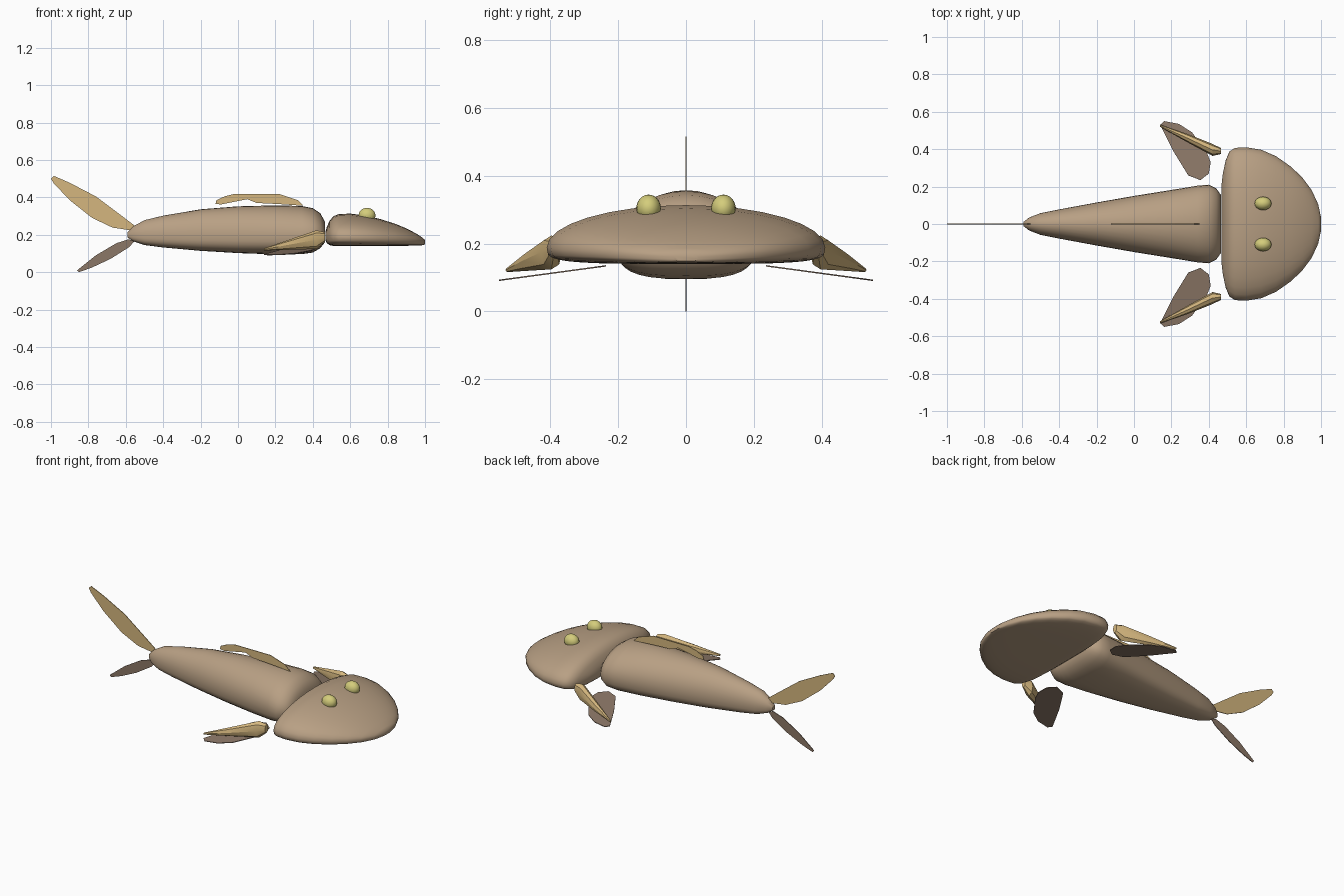
import bpy, bmesh, math
from mathutils import Vector

if "Cube" in bpy.data.objects:
    bpy.data.objects.remove(bpy.data.objects["Cube"])


def material(name, rgb):
    m = bpy.data.materials.new(name)
    m.use_nodes = True
    m.diffuse_color = (*rgb, 1)
    m.node_tree.nodes["Principled BSDF"].inputs["Base Color"].default_value = (*rgb, 1)
    return m


SKIN = material("brown skin", (0.48, 0.35, 0.23))
TAN = material("golden tan", (0.66, 0.47, 0.21))
FIN = material("grey brown fin", (0.26, 0.185, 0.135))
EYE = material("yellow eye", (0.66, 0.61, 0.2))


def finish(name, bm, mat, smooth=None):
    bmesh.ops.recalc_face_normals(bm, faces=bm.faces)
    mesh = bpy.data.meshes.new(name)
    bm.to_mesh(mesh)
    bm.free()
    mesh.materials.append(mat)
    ob = bpy.data.objects.new(name, mesh)
    bpy.context.collection.objects.link(ob)
    if smooth:
        bpy.ops.object.select_all(action='DESELECT')
        bpy.context.view_layer.objects.active = ob
        ob.select_set(True)
        bpy.ops.object.shade_smooth_by_angle(angle=math.radians(smooth))
    return ob


def skin(name, rings, mat, smooth):
    """Join rings of points into a capped tube."""
    bm = bmesh.new()
    loops = [[bm.verts.new(p) for p in ring] for ring in rings]
    n = len(loops[0])
    for a, b in zip(loops, loops[1:]):
        for i in range(n):
            j = (i + 1) % n
            bm.faces.new((a[i], a[j], b[j], b[i]))
    bm.faces.new(loops[0])
    bm.faces.new(loops[-1])
    return finish(name, bm, mat, smooth)


def section(x, w, top, rim, bottom, power, n=32, y=0):
    """Cross-section: round above the rim, squarer below it."""
    pts = []
    for i in range(n):
        a = math.tau * i / n
        c, s = math.cos(a), math.sin(a)
        p = 2 if s >= 0 else power
        h = top - rim if s >= 0 else rim - bottom
        pts.append((x, y + math.copysign(abs(c) ** (2 / p), c) * w,
                    rim + math.copysign(abs(s) ** (2 / p), s) * h))
    return pts


def plate(name, outline, mat, place, normal, thick=0.004):
    """Thin fin from a flat outline placed in space."""
    bm = bmesh.new()
    off = Vector(normal).normalized() * thick / 2
    base = [Vector(place(u, v)) for u, v in outline]
    face = bm.faces.new([bm.verts.new(p - off) for p in base])
    ext = bmesh.ops.extrude_face_region(bm, geom=[face])["geom"]
    bmesh.ops.translate(bm, vec=off * 2,
                        verts=[g for g in ext if isinstance(g, bmesh.types.BMVert)])
    return finish(name, bm, mat)


# Body: x, half width, top, rim, bottom
body = [(-.59, .012, .215, .20, .185), (-.56, .035, .245, .20, .165),
        (-.5, .058, .278, .20, .145), (-.4, .078, .302, .20, .132),
        (-.2, .115, .336, .20, .114), (0, .15, .352, .20, .102),
        (.2, .182, .357, .20, .095), (.34, .205, .354, .20, .096),
        (.40, .21, .342, .20, .105), (.44, .19, .315, .20, .128),
        (.465, .155, .27, .20, .16)]
skin("body", [section(*s, 3) for s in body], SKIN, 50)

# Broad head shield
head = [(.467, .20, .215, .195, .172), (.475, .27, .243, .19, .155),
        (.49, .34, .275, .19, .144), (.51, .388, .299, .19, .14),
        (.54, .407, .311, .19, .14), (.6, .41, .313, .188, .14),
        (.68, .397, .303, .186, .14), (.76, .362, .284, .183, .14),
        (.84, .306, .259, .179, .14), (.90, .248, .234, .175, .141),
        (.95, .181, .208, .17, .142), (.985, .105, .186, .165, .144),
        (1.0, .035, .172, .16, .148)]
skin("head_shield", [section(*s, 4) for s in head], SKIN, 50)

# Fins on the centre line
upright = lambda u, v: (u, 0, v)
side = (0, 1, 0)
plate("upper_tail_fin", [(-1, .5), (-.985, .515), (-.9, .478), (-.76, .405),
      (-.62, .30), (-.545, .243), (-.56, .222), (-.67, .238), (-.78, .29),
      (-.9, .385), (-.985, .475)], TAN, upright, side)
plate("lower_tail_fin", [(-.555, .165), (-.585, .176), (-.65, .155), (-.76, .09),
      (-.86, .01), (-.85, 0), (-.78, .025), (-.68, .072), (-.58, .135)],
      FIN, upright, side)
plate("dorsal_fin", [(-.12, .365), (-.115, .385), (-.07, .406), (-.02, .418),
      (.22, .418), (.32, .385), (.35, .355), (.22, .364), (.1, .37),
      (.05, .39), (-.09, .362)], TAN, upright, side)

# Paired fins, spines and eyes
fin = [(.14, .53), (.16, .55), (.24, .535), (.31, .49), (.39, .38),
       (.41, .33), (.40, .27), (.355, .235), (.29, .26), (.21, .39)]
spine = [(.14, .525, .122, .006, .006), (.28, .462, .148, .022, .028),
         (.42, .396, .174, .032, .05), (.465, .39, .188, .016, .026)]
for label, s in (("left", 1), ("right", -1)):
    # the model swims towards +x, so its own left is +y
    plate(label + "_pectoral_fin", fin, FIN,
          lambda u, v: (u, s * v, .135 - (v - .23) * .135), (0, s * .135, 1))
    skin(label + "_pectoral_spine",
         [section(x, w, z + h, z, z - h, 2, 8, s * y) for x, y, z, w, h in spine],
         TAN, 30)
    bm = bmesh.new()
    bmesh.ops.create_uvsphere(bm, u_segments=20, v_segments=12, radius=1)
    bmesh.ops.scale(bm, vec=(.045, .036, .04), verts=bm.verts)
    bmesh.ops.translate(bm, vec=(.69, s * .11, .304), verts=bm.verts)
    finish(label + "_eye", bm, EYE, 60)
